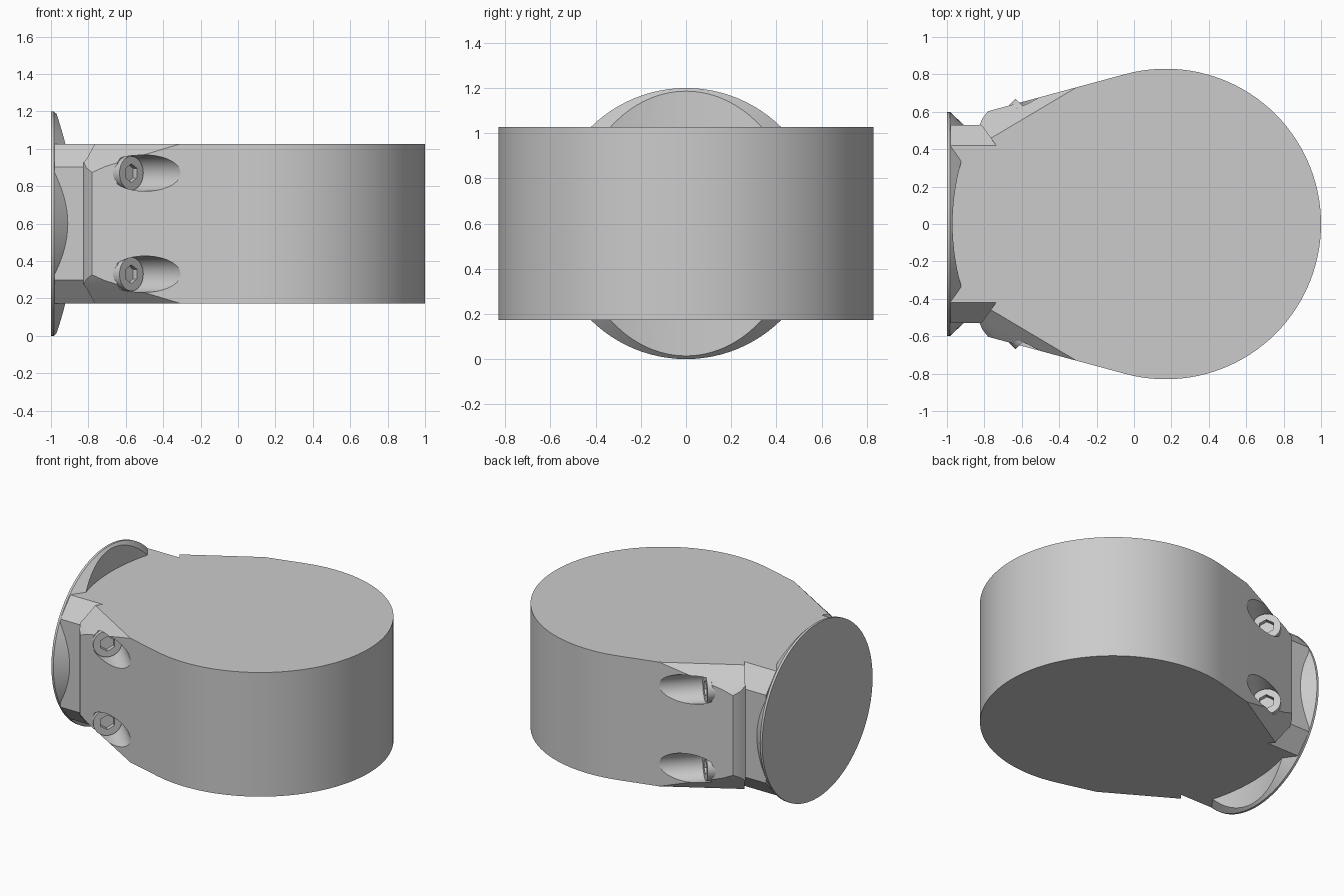
import bpy, bmesh, math
from mathutils import Vector, Matrix

cube = bpy.data.objects.get("Cube")
if cube:
    bpy.data.objects.remove(cube, do_unlink=True)

MID, HALF = 0.6, 0.427          # mid height and half height of the housing

grey = bpy.data.materials.new("plain grey")
grey.use_nodes = True
grey.diffuse_color = (0.6, 0.6, 0.6, 1)
grey.node_tree.nodes["Principled BSDF"].inputs["Base Color"].default_value = (0.6, 0.6, 0.6, 1)


def make(name, bm):
    bmesh.ops.recalc_face_normals(bm, faces=bm.faces)
    mesh = bpy.data.meshes.new(name)
    bm.to_mesh(mesh)
    bm.free()
    mesh.materials.append(grey)
    obj = bpy.data.objects.new(name, mesh)
    bpy.context.collection.objects.link(obj)
    return obj


def activate(obj):
    bpy.ops.object.select_all(action='DESELECT')
    obj.select_set(True)
    bpy.context.view_layer.objects.active = obj


def smooth(obj):
    activate(obj)
    bpy.ops.object.shade_smooth_by_angle(angle=math.radians(20))


def subtract(obj, cutters):
    activate(obj)
    for cutter in cutters:
        cutter.hide_render = True
        mod = obj.modifiers.new("cut", 'BOOLEAN')
        mod.operation, mod.solver, mod.object = 'DIFFERENCE', 'EXACT', cutter
        bpy.ops.object.modifier_apply(modifier=mod.name)
    for cutter in cutters:
        bpy.data.objects.remove(cutter, do_unlink=True)


def prism(outline):
    """Extrude a plan outline over the housing height."""
    bm = bmesh.new()
    face = bm.faces.new([bm.verts.new((x, y, MID - HALF)) for x, y in outline])
    new = bmesh.ops.extrude_face_region(bm, geom=[face])["geom"]
    bmesh.ops.translate(bm, vec=(0, 0, 2 * HALF),
                        verts=[v for v in new if isinstance(v, bmesh.types.BMVert)])
    bmesh.ops.recalc_face_normals(bm, faces=bm.faces)
    return bm


def trim_corners(bm, point, normal):
    """Slice the same plane off all four long corners and cap it."""
    for sy in (1, -1):
        for sz in (1, -1):
            geom = bm.verts[:] + bm.edges[:] + bm.faces[:]
            cut = bmesh.ops.bisect_plane(
                bm, geom=geom, dist=1e-5, clear_outer=True,
                plane_co=(point[0], sy * point[1], MID + sz * point[2]),
                plane_no=(normal[0], sy * normal[1], sz * normal[2]))["geom_cut"]
            edges = [e for e in cut if isinstance(e, bmesh.types.BMEdge)]
            if edges:
                bmesh.ops.holes_fill(bm, edges=edges, sides=0)


def cylinder(name, radius, start, end, sides=48, end_radius=None, spin=0):
    """Cylinder or cone between two points."""
    start, end = Vector(start), Vector(end)
    axis = end - start
    turn = axis.to_track_quat('Z', 'Y').to_matrix().to_4x4()
    bm = bmesh.new()
    bmesh.ops.create_cone(bm, cap_ends=True, segments=sides, radius1=radius,
                          radius2=radius if end_radius is None else end_radius,
                          depth=axis.length,
                          matrix=Matrix.Translation((start + end) / 2) @ turn
                          @ Matrix.Rotation(spin, 4, 'Z'))
    return make(name, bm)


# Shared curved joint between housing and mounting block
half_joint = [(-0.73, 0.41), (-0.755, 0.3), (-0.78, 0.2), (-0.795, 0.1)]
joint = half_joint + [(-0.8, 0)] + [(x, -y) for x, y in reversed(half_joint)]

# Housing: round barrel tapering tangentially to a notched end
side = [(-0.825, 0.53), (-0.81, 0.565), (-0.78, 0.603)]
arc = [(0.17 + 0.83 * math.cos(math.radians(a)), 0.83 * math.sin(math.radians(a)))
       for a in range(105, -106, -3)]
bm = prism(side + arc + [(x, -y) for x, y in reversed(side)]
           + [(-0.81, -0.52)] + joint[::-1] + [(-0.81, 0.52)])
trim_corners(bm, (-0.3, 0.735, HALF), (-0.041, 0.069, 0.074))
trim_corners(bm, (-0.5, 0.682, HALF - 0.03), (-0.0254, 0.0396, 0.0323))
housing = make("housing", bm)

# Screws in angled pockets on both sides
pockets = []
for sy, side_name in ((1, "back"), (-1, "front")):
    out = Vector((1, sy, 0)).normalized()
    for dz, level in ((0.27, "upper"), (-0.27, "lower")):
        seat = Vector((-0.57, sy * 0.605, MID + dz))
        pockets.append(cylinder("pocket_cutter", 0.097, seat - out * 0.03, seat + out * 0.5))
        head = cylinder(f"{side_name}_{level}_screw", 0.09, seat - out * 0.09, seat)
        spin = 0 if sy > 0 else math.pi
        socket = cylinder("socket_cutter", 0.05, seat - out * 0.06, seat + out * 0.05,
                          sides=6, spin=spin)
        subtract(head, [socket])
        smooth(head)
subtract(housing, pockets)
smooth(housing)

# Mounting block with chamfered long corners
bm = prism([(-0.98, 0.53), (-0.81, 0.53)] + joint + [(-0.81, -0.53), (-0.98, -0.53)])
trim_corners(bm, (-0.9, 0.42, HALF), (0, 0.13, 0.115))
smooth(make("mounting_block", bm))

# Round flange: thin disc with a conical back, scooped above and below the block
disc = cylinder("flange_disc", 0.6, (-1, 0, MID), (-0.985, 0, MID), sides=96)
cone = cylinder("flange_cone", 0.6, (-0.985, 0, MID), (-0.91, 0, MID), sides=96, end_radius=0.53)
scoops = [cylinder("scoop_cutter", 1.22, (0.25, 0, MID + s * (HALF - 0.002)),
                   (0.25, 0, MID + s * 0.8), sides=160) for s in (1, -1)]
subtract(cone, scoops)
for part in (disc, cone):
    smooth(part)
